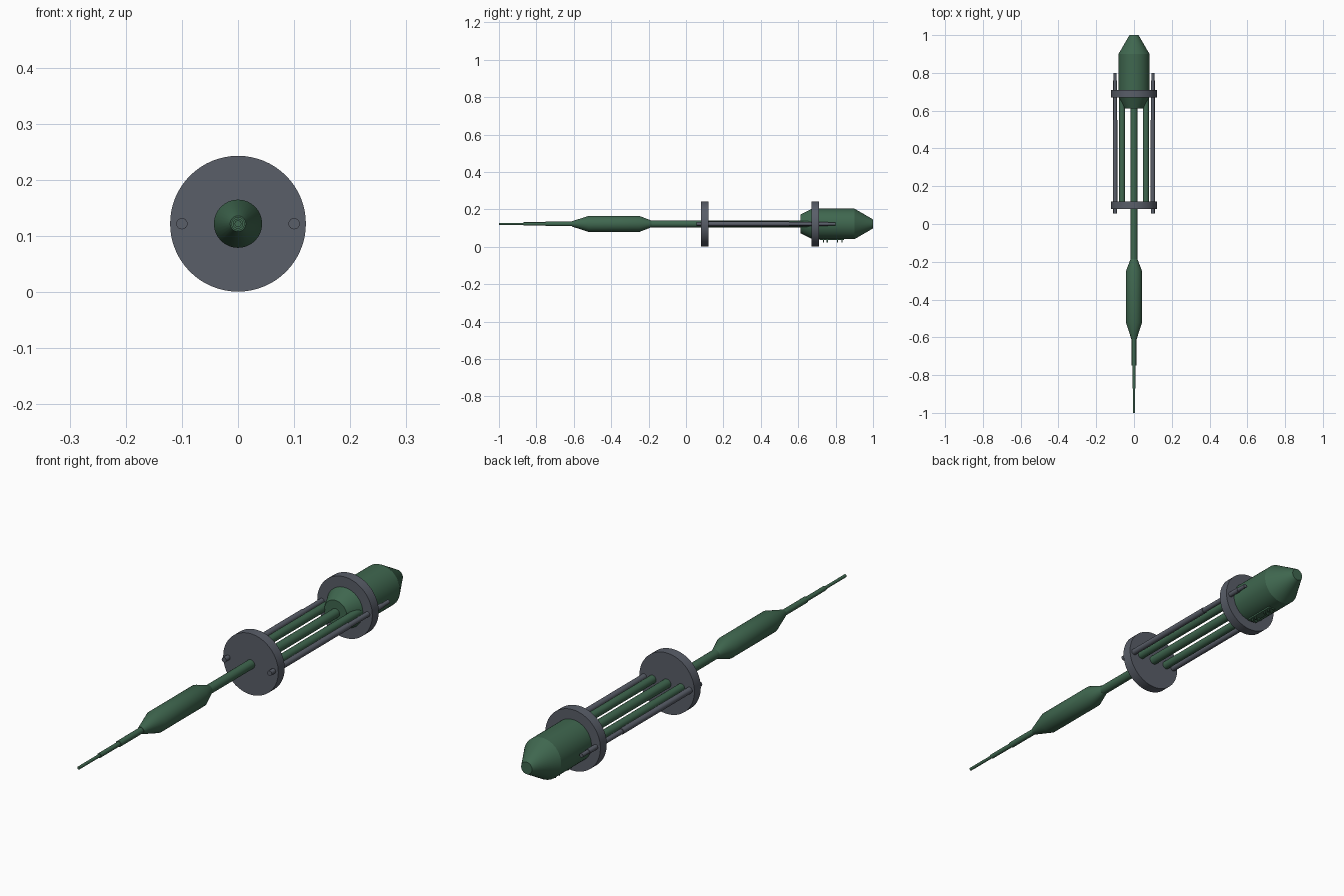
import bpy, bmesh, math
from mathutils import Matrix, Vector

old = bpy.data.objects.get("Cube")
if old:
    bpy.data.objects.remove(old, do_unlink=True)

AXIS_Z = 0.122


def material(name, rgb):
    mat = bpy.data.materials.new(name)
    mat.use_nodes = True
    mat.diffuse_color = (*rgb, 1)
    mat.node_tree.nodes["Principled BSDF"].inputs["Base Color"].default_value = (*rgb, 1)
    return mat


GREEN = material("dark green", (0.05, 0.135, 0.078))
GREY = material("slate grey", (0.10, 0.112, 0.14))


def finish(name, bm, mat):
    bmesh.ops.recalc_face_normals(bm, faces=bm.faces)
    mesh = bpy.data.meshes.new(name)
    bm.to_mesh(mesh)
    bm.free()
    mesh.materials.append(mat)
    obj = bpy.data.objects.new(name, mesh)
    bpy.context.collection.objects.link(obj)
    bpy.ops.object.select_all(action="DESELECT")
    obj.select_set(True)
    bpy.context.view_layer.objects.active = obj
    bpy.ops.object.shade_smooth_by_angle(angle=math.radians(25))
    return obj


def turned(name, profile, mat, x=0, sides=32):
    """Solid turned around the y direction from (y, radius) pairs."""
    bm = bmesh.new()
    rings = []
    for y, r in profile:
        rings.append([bm.verts.new((x + r * math.cos(a), y, AXIS_Z + r * math.sin(a)))
                      for a in (math.tau * i / sides for i in range(sides))])
    for a, b in zip(rings, rings[1:]):
        for i in range(sides):
            j = (i + 1) % sides
            bm.faces.new((a[i], a[j], b[j], b[i]))
    bm.faces.new(rings[0])
    bm.faces.new(rings[-1])
    return finish(name, bm, mat)


# Stepped needle, slim bulb and the shaft behind it
turned("needle", [(-1, .006), (-.87, .006), (-.87, .009), (-.75, .009),
                  (-.75, .012), (-.6, .012)], GREEN, sides=24)
turned("slim_bulb", [(-.61, .014), (-.52, .043), (-.25, .043), (-.185, .018)], GREEN)
turned("centre_shaft", [(-.2, .018), (.64, .018)], GREEN, sides=24)

# Rear tank with tapered ends
turned("rear_tank", [(.612, .05), (.675, .082), (.9, .082), (1, .024)], GREEN, sides=48)

# Two round plates
for name, y in (("front_plate", .1), ("rear_plate", .69)):
    turned(name, [(y - .02, .121), (y + .02, .121)], GREY, sides=64)

# Paired tubes and tie rods
for side, x in (("left", 1), ("right", -1)):
    turned(side + "_tube", [(.1, .016), (.69, .016)], GREEN, x * .063, 24)
    turned(side + "_tie_rod", [(.055, .010), (.1, .010), (.1, .012), (.55, .012),
                               (.55, .010), (.76, .010), (.76, .008), (.8, .008)],
           GREY, x * .1, 24)

# Small connector strip with pins under the tank
bm = bmesh.new()


def block(centre, size):
    bmesh.ops.create_cube(bm, size=1, matrix=Matrix.Translation(Vector(centre))
                          @ Matrix.Diagonal((*size, 1)))


block((0, .78, .041), (.03, .13, .012))
for y in (.735, .755, .81, .835):
    for x in (-.009, .009):
        block((x, y, .032), (.006, .006, .018))
finish("connector_strip", bm, GREEN)
